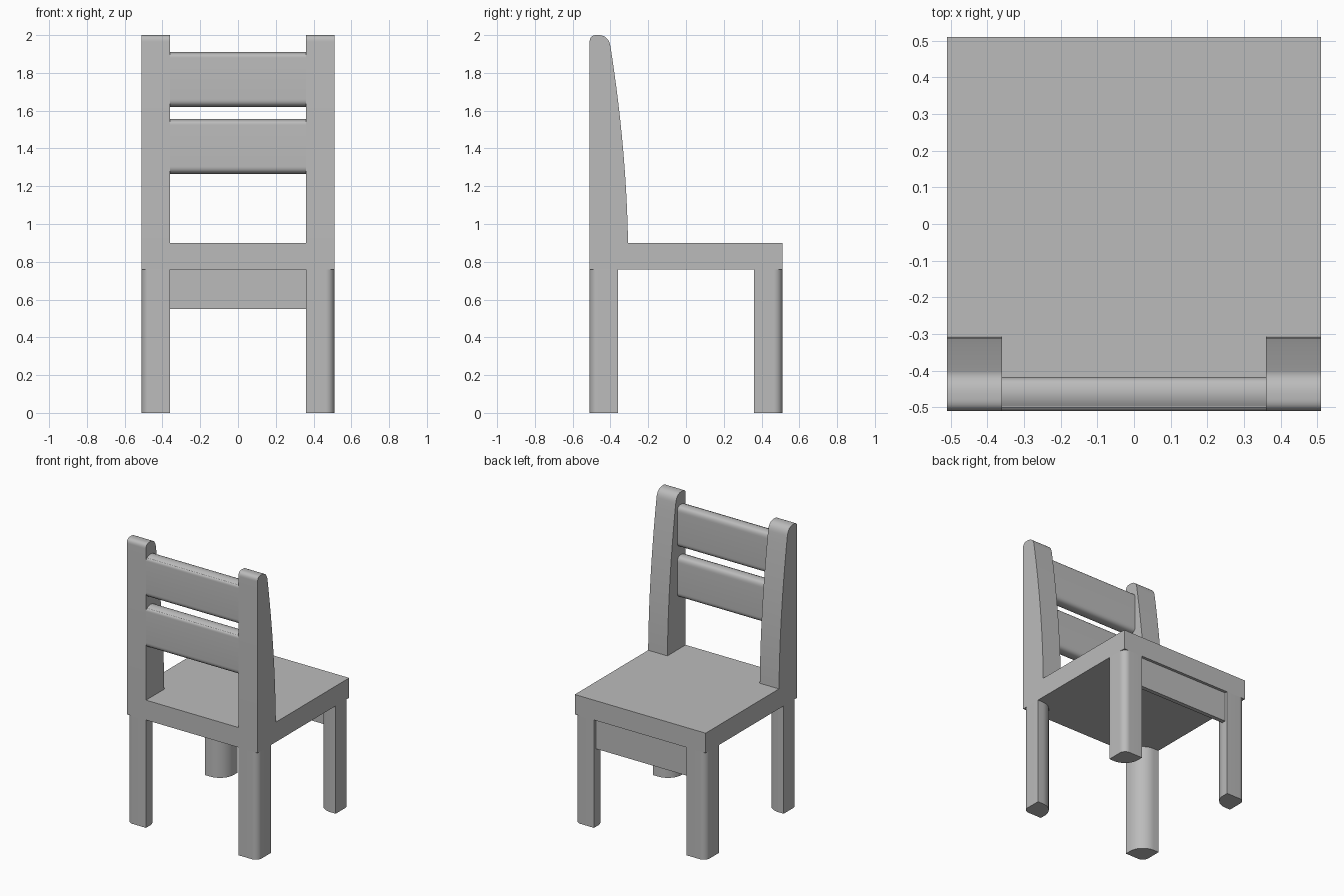
import bpy, bmesh, math
from mathutils import Vector

cube = bpy.data.objects.get("Cube")
if cube:
    bpy.data.objects.remove(cube, do_unlink=True)

grey = bpy.data.materials.new("plain grey")
grey.use_nodes = True
colour = (0.5, 0.5, 0.5, 1)
grey.diffuse_color = colour
grey.node_tree.nodes["Principled BSDF"].inputs["Base Color"].default_value = colour


def extrude(name, outline, offset):
    """Solid made by sweeping a closed 3D outline along an offset."""
    bm = bmesh.new()
    face = bm.faces.new([bm.verts.new(p) for p in outline])
    swept = bmesh.ops.extrude_face_region(bm, geom=[face])["geom"]
    bmesh.ops.translate(bm, vec=offset, verts=[v for v in swept if isinstance(v, bmesh.types.BMVert)])
    bmesh.ops.recalc_face_normals(bm, faces=bm.faces)
    mesh = bpy.data.meshes.new(name)
    bm.to_mesh(mesh)
    bm.free()
    mesh.materials.append(grey)
    obj = bpy.data.objects.new(name, mesh)
    bpy.context.collection.objects.link(obj)
    bpy.ops.object.select_all(action="DESELECT")
    obj.select_set(True)
    bpy.context.view_layer.objects.active = obj
    bpy.ops.object.shade_smooth_by_angle(angle=math.radians(25))
    return obj


def box(name, low, high):
    (x0, y0, z0), (x1, y1, z1) = low, high
    return extrude(name, [(x0, y0, z0), (x1, y0, z0), (x1, y1, z0), (x0, y1, z0)], (0, 0, z1 - z0))


def bezier(a, b, c, steps=10):
    """Quadratic curve from a to c, pulled towards b."""
    a, b, c = Vector(a), Vector(b), Vector(c)
    ts = [i / steps for i in range(steps + 1)]
    return [tuple(a * (1 - t) ** 2 + b * 2 * t * (1 - t) + c * t * t) for t in ts]


def arc(cx, cy, r, start):
    angles = [math.radians(start + 90 * i / 12) for i in range(13)]
    return [(cx + r * math.cos(a), cy + r * math.sin(a)) for a in angles]


half, inner = 0.51, 0.36
seat_low, seat_top = 0.76, 0.9

# Seat slab and the thin apron below its rear edge
box("seat", (-half, -half, seat_low), (half, half, seat_top))
box("apron", (-inner, 0.46, 0.55), (inner, 0.49, seat_low))

# Legs, rounded on the outer corner and more widely on the inner one
r_out, r_in = 0.045, 0.11
section = arc(half - r_out, half - r_out, r_out, 0) + [(inner, half)]
section += arc(inner + r_in, inner + r_in, r_in, 180) + [(half, inner)]
for sx, side in ((1, "left"), (-1, "right")):
    for sy, end in ((1, "rear"), (-1, "front")):
        extrude(f"{end}_{side}_leg", [(sx * x, sy * y, 0) for x, y in section], (0, 0, seat_low))

# Tapered back posts with rounded tops
post = [(-half, seat_top)]
post += bezier((-half, 1.965), (-half, 2), (-0.475, 2))
post += bezier((-0.465, 2), (-0.41, 2), (-0.4, 1.94))
post += bezier((-0.4, 1.94), (-0.315, 1.4), (-0.307, seat_top), 16)[1:]
for x, side in ((inner, "left"), (-half, "right")):
    extrude(f"{side}_back_post", [(x, y, z) for y, z in post], (half - inner, 0, 0))

# Back slats with a crowned top and a rounded bottom
slat = bezier((-half, 0.26), (-half, 0.275), (-0.5, 0.28), 5)
slat += bezier((-0.498, 0.28), (-0.465, 0.3), (-0.43, 0.285), 8)
slat += bezier((-0.43, 0.285), (-0.417, 0.275), (-0.417, 0.25), 5)[1:]
slat += bezier((-0.417, 0.04), (-0.417, 0), (-0.46, 0))
slat += bezier((-0.46, 0), (-half, 0), (-half, 0.04))[1:]
for z0, name in ((1.265, "lower_slat"), (1.62, "upper_slat")):
    extrude(name, [(-inner, y, z0 + z) for y, z in slat], (2 * inner, 0, 0))
